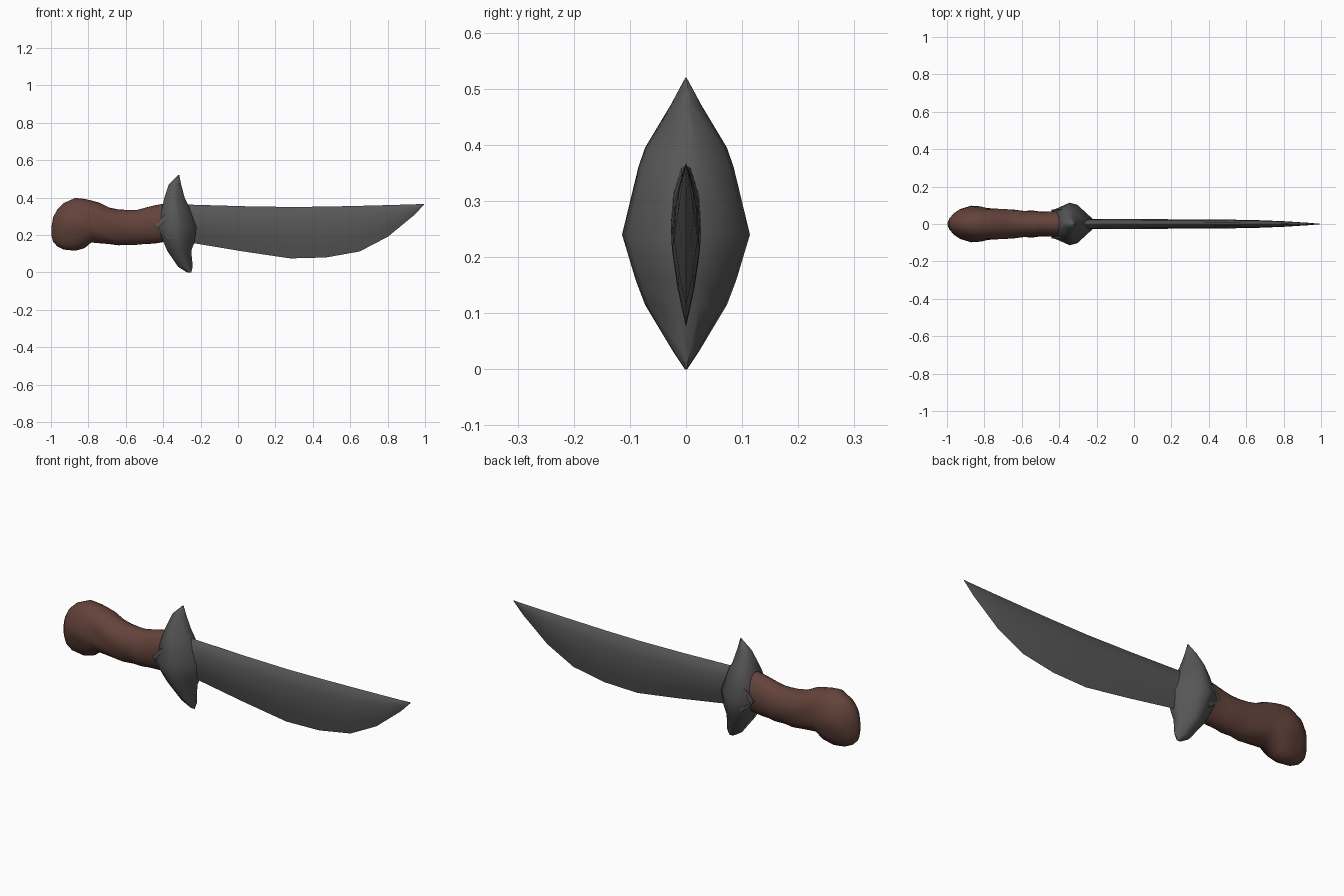
import bpy, bmesh, math

if "Cube" in bpy.data.objects:
    bpy.data.objects.remove(bpy.data.objects["Cube"])


def material(name, rgb):
    m = bpy.data.materials.new(name)
    m.diffuse_color = (*rgb, 1)
    m.use_nodes = True
    m.node_tree.nodes["Principled BSDF"].inputs["Base Color"].default_value = m.diffuse_color
    return m


steel = material("dark steel", (0.095, 0.095, 0.095))
leather = material("brown grip", (0.125, 0.056, 0.043))


def loft(name, rings, mat, angle):
    """Skin a list of closed rings, capping both ends."""
    bm = bmesh.new()
    rows = [[bm.verts.new(p) for p in ring] for ring in rings]
    n = len(rows[0])
    for a, b in zip(rows, rows[1:]):
        for i in range(n):
            j = (i + 1) % n
            bm.faces.new((a[i], a[j], b[j], b[i]))
    bm.faces.new(rows[0])
    bm.faces.new(rows[-1])
    bmesh.ops.remove_doubles(bm, verts=bm.verts, dist=0.0005)
    bmesh.ops.recalc_face_normals(bm, faces=bm.faces)
    me = bpy.data.meshes.new(name)
    bm.to_mesh(me)
    bm.free()
    me.materials.append(mat)
    ob = bpy.data.objects.new(name, me)
    bpy.context.collection.objects.link(ob)
    bpy.ops.object.select_all(action='DESELECT')
    bpy.context.view_layer.objects.active = ob
    ob.select_set(True)
    bpy.ops.object.shade_smooth_by_angle(angle=math.radians(angle))
    return ob


# Blade: x, cutting edge z, spine z, half thickness
blade = [(-0.34, .175, .365, .027), (-0.24, .157, .362, .027), (0.03, .112, .354, .026),
         (0.28, .075, .35, .025), (0.47, .08, .352, .024), (0.65, .112, .356, .021),
         (0.80, .19, .36, .015), (0.94, .305, .364, .006), (0.995, .362, .367, .001)]
rings = []
for x, lo, hi, t in blade:
    h = hi - lo
    half = [(hi - .02 * h, .3), (hi - .25 * h, .85), (hi - .5 * h, 1), (lo + .25 * h, .6)]
    rings.append([(x, 0, hi)] + [(x, t * w, z) for z, w in half] + [(x, 0, lo)]
                 + [(x, -t * w, z) for z, w in reversed(half)])
loft("blade", rings, steel, 50)

# Guard: z, back x, front x, half width, back flatness, front flatness
guard = [(0.0, -.272, -.25, .002, .4, .3), (.03, -.32, -.242, .022, .4, .3),
         (.115, -.378, -.25, .073, .5, .3), (.16, -.397, -.234, .09, .6, .28),
         (.24, -.425, -.222, .114, .68, .25), (.36, -.402, -.265, .085, .6, .28),
         (.395, -.395, -.284, .073, .5, .3), (.47, -.37, -.304, .028, .4, .3),
         (.52, -.32, -.314, .001, .4, .3)]
rings = []
for z, a, b, w, fa, fb in guard:
    d = b - a
    side = [(a, w * fa), (a + .4 * d, w), (a + .6 * d, w * .9), (b, w * fb)]
    rings.append([(x, y, z) for x, y in side] + [(x, -y, z) for x, y in reversed(side)])
loft("guard", rings, steel, 60)

# Pointed langets lapping over the grip
for s, label in ((1, "back"), (-1, "front")):
    rings = [[(x, s * .05, .25 - h), (x, s * (y - .003), .25 - h), (x, s * y, .25),
              (x, s * (y - .003), .25 + h), (x, s * .05, .25 + h)]
             for x, h, y in ((-.44, .004, .078), (-.405, .045, .08), (-.37, .07, .085))]
    loft("langet_" + label, rings, steel, 40)

# Grip: x, bottom z, top z, half width
grip = [(-.998, .2, .24, .004), (-.988, .163, .297, .028), (-.965, .138, .338, .056),
        (-.93, .122, .372, .08), (-.87, .116, .398, .099), (-.82, .13, .393, .095),
        (-.785, .16, .385, .09), (-.74, .156, .373, .088), (-.69, .152, .347, .084),
        (-.64, .145, .337, .078), (-.59, .148, .334, .07), (-.54, .148, .334, .072),
        (-.5, .152, .345, .066), (-.45, .154, .358, .067), (-.4, .162, .367, .072),
        (-.35, .17, .367, .07)]
N = 24
rings = []
for x, lo, hi, w in grip:
    ring = []
    for i in range(N):
        a = math.tau * i / N
        z = (lo + hi) / 2 + (hi - lo) / 2 * math.sin(a)
        y = w * math.cos(a)
        # Curled groove in the pommel and a slanted finger hollow
        r = math.hypot(x + .88, z - .185)
        y *= 1 - .2 * math.exp(-((r - .03) / .025) ** 2)
        y *= 1 - .1 * math.exp(-((z - .25 + .6 * (x + .72)) / .03) ** 2) * (x < -.55)
        ring.append((x, y, z))
    rings.append(ring)
loft("grip", rings, leather, 60)
